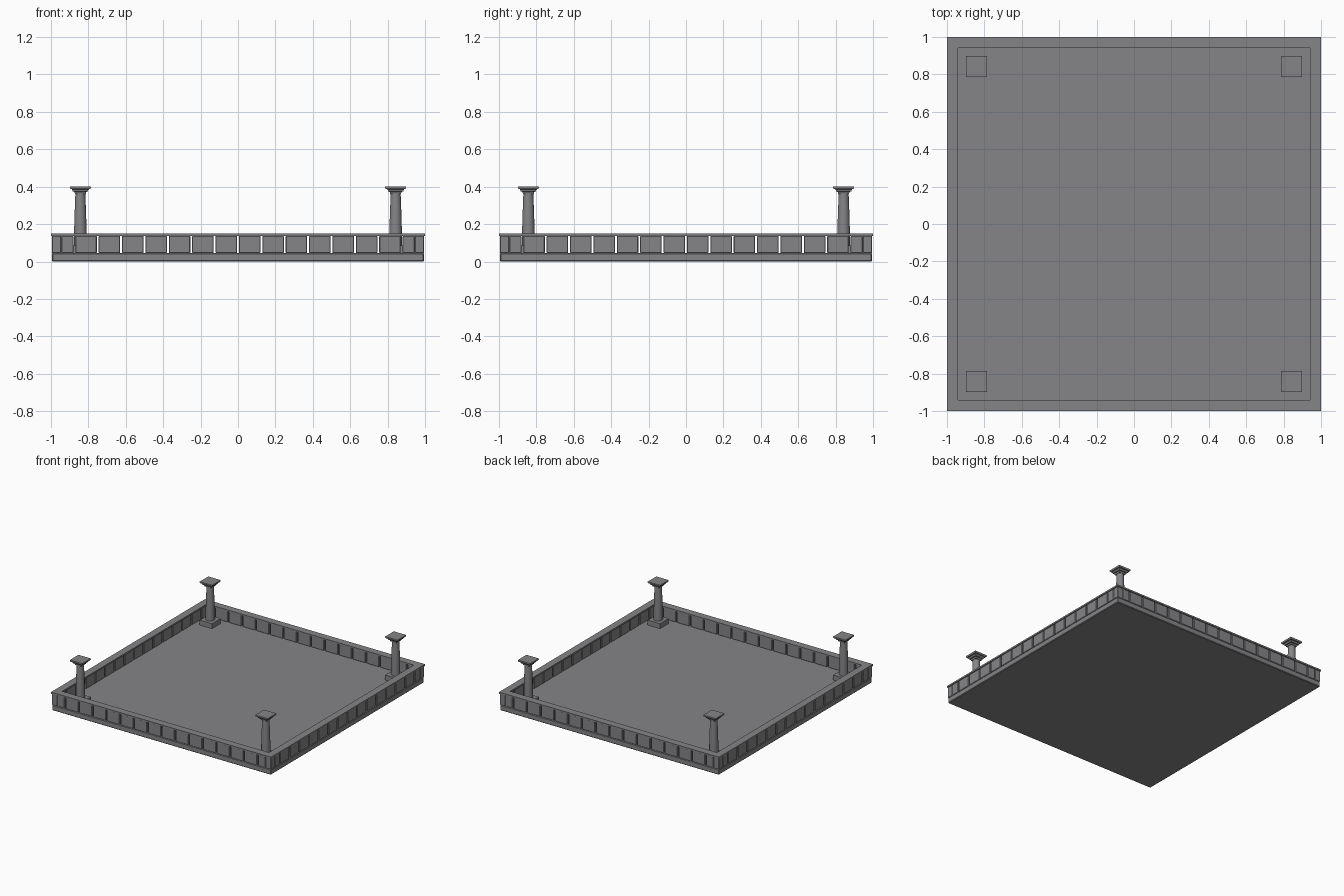
import bpy, bmesh, math
from mathutils import Matrix, Vector

cube = bpy.data.objects.get("Cube")
if cube:
    bpy.data.objects.remove(cube, do_unlink=True)

STONE = (0.235, 0.232, 0.247, 1)
stone = bpy.data.materials.new("grey stone")
stone.use_nodes = True
stone.diffuse_color = STONE
stone.node_tree.nodes["Principled BSDF"].inputs["Base Color"].default_value = STONE


def finish(name, bm):
    bmesh.ops.recalc_face_normals(bm, faces=bm.faces)
    mesh = bpy.data.meshes.new(name)
    bm.to_mesh(mesh)
    bm.free()
    mesh.materials.append(stone)
    ob = bpy.data.objects.new(name, mesh)
    bpy.context.collection.objects.link(ob)
    return ob


def add_box(bm, x0, x1, y0, y1, z0, z1):
    mat = Matrix.Translation(((x0 + x1) / 2, (y0 + y1) / 2, (z0 + z1) / 2))
    size = Matrix.Diagonal((x1 - x0, y1 - y0, z1 - z0, 1))
    bmesh.ops.create_cube(bm, size=1, matrix=mat @ size)


def add_loft(bm, profile, sides, x, y, turn=0.0):
    """Stack rings of (radius, height) and cap both ends."""
    rings = []
    for r, z in profile:
        angles = [turn + math.tau * i / sides for i in range(sides)]
        rings.append([bm.verts.new((x + r * math.cos(a), y + r * math.sin(a), z)) for a in angles])
    for low, high in zip(rings, rings[1:]):
        for i in range(sides):
            j = (i + 1) % sides
            bm.faces.new((low[i], low[j], high[j], high[i]))
    bm.faces.new(rings[0][::-1])
    bm.faces.new(rings[-1])


def bevel(ob, width):
    mod = ob.modifiers.new("Bevel", 'BEVEL')
    mod.width = width
    mod.segments = 1


FLOOR, RAIL_LOW, RAIL_TOP = 0.045, 0.137, 0.15
OUT, IN = 0.995, 0.946
PITCH, GAP = 0.125, 0.01

# Floor slab
bm = bmesh.new()
add_box(bm, -OUT, OUT, -OUT, OUT, 0, FLOOR)
bevel(finish("floor_slab", bm), 0.005)

# Wall blocks: one side, then turned to the other three
bm = bmesh.new()
for k in range(16):
    x0 = -1 + PITCH * k + GAP / 2
    x1 = x0 + PITCH - GAP
    x0, x1 = max(x0, -IN + 0.001), min(x1, IN - 0.001)
    add_box(bm, x0, x1, -OUT, -IN, FLOOR, RAIL_LOW)
add_box(bm, -OUT, -IN, -OUT, -IN, FLOOR, RAIL_LOW)
side = bm.verts[:] + bm.edges[:] + bm.faces[:]
for q in range(1, 4):
    copy = bmesh.ops.duplicate(bm, geom=side)["geom"]
    verts = [g for g in copy if isinstance(g, bmesh.types.BMVert)]
    bmesh.ops.rotate(bm, verts=verts, cent=Vector(), matrix=Matrix.Rotation(q * math.pi / 2, 3, 'Z'))
bevel(finish("wall_blocks", bm), 0.003)

# Top rail: a square ring
bm = bmesh.new()
loops = []
for half, z in ((1, RAIL_LOW), (1, RAIL_TOP), (0.94, RAIL_TOP), (0.94, RAIL_LOW)):
    loops.append([bm.verts.new((sx * half, sy * half, z))
                  for sx, sy in ((-1, -1), (1, -1), (1, 1), (-1, 1))])
for a, b in zip(loops, loops[1:] + loops[:1]):
    for i in range(4):
        j = (i + 1) % 4
        bm.faces.new((a[i], a[j], b[j], b[i]))
finish("top_rail", bm)

# Four corner columns
SHAFT = ((0.034, 0.085), (0.034, 0.15), (0.0325, 0.22), (0.030, 0.29), (0.027, 0.365))
CAPITAL = ((0.029, 0.360), (0.031, 0.372), (0.040, 0.374), (0.044, 0.386),
           (0.053, 0.388), (0.056, 0.393), (0.056, 0.402))
C, HALF = 0.843, 0.056
for sx, sy, place in ((-1, -1, "front_right"), (1, -1, "front_left"),
                      (-1, 1, "back_right"), (1, 1, "back_left")):
    x, y = sx * C, sy * C
    bm = bmesh.new()
    add_box(bm, x - HALF, x + HALF, y - HALF, y + HALF, FLOOR - 0.002, 0.086)
    finish("pedestal_" + place, bm)

    bm = bmesh.new()
    add_loft(bm, SHAFT, 16, x, y, math.pi / 16)
    shaft = finish("shaft_" + place, bm)
    bpy.ops.object.select_all(action='DESELECT')
    shaft.select_set(True)
    bpy.context.view_layer.objects.active = shaft
    bpy.ops.object.shade_smooth_by_angle(angle=math.radians(30))

    # Square stepped capital
    bm = bmesh.new()
    add_loft(bm, [(r * math.sqrt(2), z) for r, z in CAPITAL], 4, x, y, math.pi / 4)
    finish("capital_" + place, bm)
